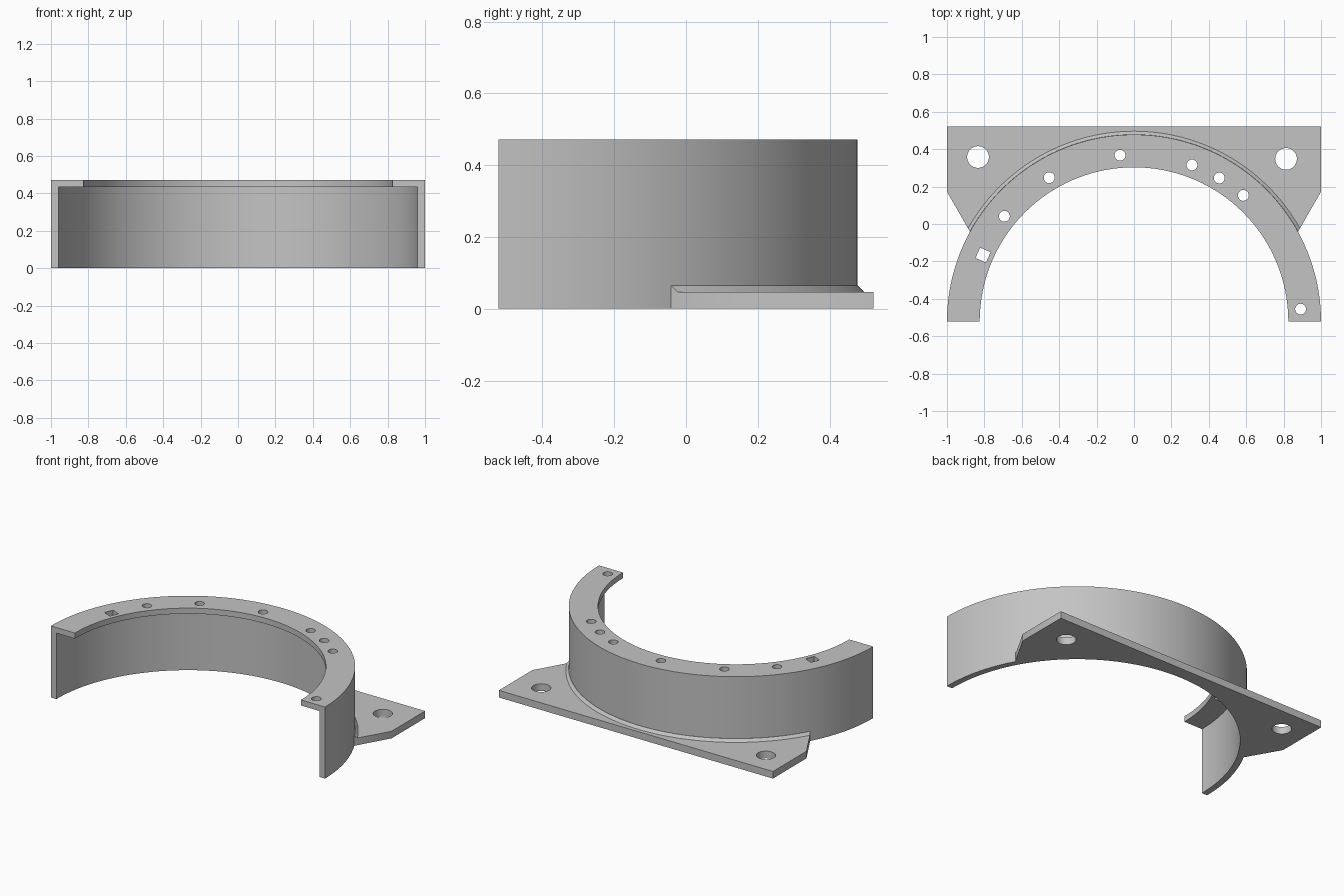
import bpy, bmesh
from math import sin, cos, acos, pi, radians
from mathutils import Matrix

CY = -0.522          # y of the ring axis
SEGS = 96
EDGE = 0.5195        # distance of the slanted plate sides from the ring axis

cube = bpy.data.objects.get("Cube")
if cube:
    bpy.data.objects.remove(cube, do_unlink=True)

grey = bpy.data.materials.new("plain grey")
grey.use_nodes = True
colour = (0.55, 0.55, 0.55, 1)
grey.diffuse_color = colour
grey.node_tree.nodes["Principled BSDF"].inputs["Base Color"].default_value = colour


def make_object(name, bm):
    bmesh.ops.recalc_face_normals(bm, faces=bm.faces)
    mesh = bpy.data.meshes.new(name)
    bm.to_mesh(mesh)
    bm.free()
    mesh.materials.append(grey)
    obj = bpy.data.objects.new(name, mesh)
    bpy.context.collection.objects.link(obj)
    return obj


def polar(r, a):
    return r * cos(a), CY + r * sin(a)


def sweep(name, profile):
    """Sweep (radius, height, start angle) points symmetrically round the axis."""
    bm = bmesh.new()
    rows = []
    for i in range(SEGS + 1):
        t = i / SEGS
        rows.append([bm.verts.new((*polar(r, a + (pi - 2 * a) * t), z))
                     for r, z, a in profile])
    n = len(profile)
    for p, q in zip(rows, rows[1:]):
        for k in range(n):
            m = (k + 1) % n
            bm.faces.new((p[k], p[m], q[m], q[k]))
    bm.faces.new(rows[0])
    bm.faces.new(rows[-1])
    return make_object(name, bm)


def drill(obj, holes, z):
    """Cut prisms given as (x, y, radius, sides, turn)."""
    bm = bmesh.new()
    for x, y, r, sides, turn in holes:
        bmesh.ops.create_cone(
            bm, cap_ends=True, segments=sides, radius1=r, radius2=r, depth=0.2,
            matrix=Matrix.Translation((x, y, z)) @ Matrix.Rotation(turn, 4, "Z"))
    cutter = make_object("hole_cutter", bm)
    cutter.hide_render = True
    mod = obj.modifiers.new("holes", "BOOLEAN")
    mod.operation = "DIFFERENCE"
    mod.solver = "EXACT"
    mod.object = cutter
    bpy.context.view_layer.objects.active = obj
    bpy.ops.object.modifier_apply(modifier=mod.name)
    bpy.data.objects.remove(cutter, do_unlink=True)


def side_angle(r):
    """Angle where a circle of radius r meets the slanted plate side."""
    return acos(EDGE / r) - radians(30)


# Half-round wall with inward top flange
ring = sweep("half_ring_wall", [(r, z, 0) for r, z in (
    (1, 0), (1, 0.472), (0.825, 0.472), (0.825, 0.435), (0.96, 0.435), (0.96, 0))])
flange_holes = [(*polar(0.893, radians(a)), 0.029, 32, 0)
                for a in (4.3, 49.1, 59.3, 69.7, 94.8, 120.5, 140.9)]
square_angle = radians(156.2)
flange_holes.append((*polar(0.882, square_angle), 0.043, 4, square_angle + pi / 4))
drill(ring, flange_holes, 0.45)

# Mounting plate behind the wall
bm = bmesh.new()
start = side_angle(0.999)
outline = [polar(0.999, start + (pi - 2 * start) * i / SEGS) for i in range(SEGS + 1)]
outline += [(-1, 0.173), (-1, 0.522), (1, 0.522), (1, 0.173)]
base = bm.faces.new([bm.verts.new((x, y, 0)) for x, y in outline])
top = bmesh.ops.extrude_face_region(bm, geom=[base])["geom"]
bmesh.ops.translate(bm, vec=(0, 0, 0.047),
                    verts=[v for v in top if isinstance(v, bmesh.types.BMVert)])
plate = make_object("mounting_plate", bm)
drill(plate, [(-0.834, 0.358, 0.058, 48, 0), (0.813, 0.348, 0.058, 48, 0)], 0.03)

# Sloped bead joining plate and wall
bead = sweep("joint_bead", [(r, z, side_angle(r)) for r, z in (
    (0.999, 0.045), (1.018, 0.045), (1.018, 0.047), (1.001, 0.064), (0.999, 0.064))])

# Smooth the round faces, keep the edges crisp
bpy.ops.object.select_all(action="DESELECT")
for part in (ring, plate, bead):
    part.select_set(True)
bpy.context.view_layer.objects.active = ring
bpy.ops.object.shade_smooth_by_angle(angle=radians(30))
